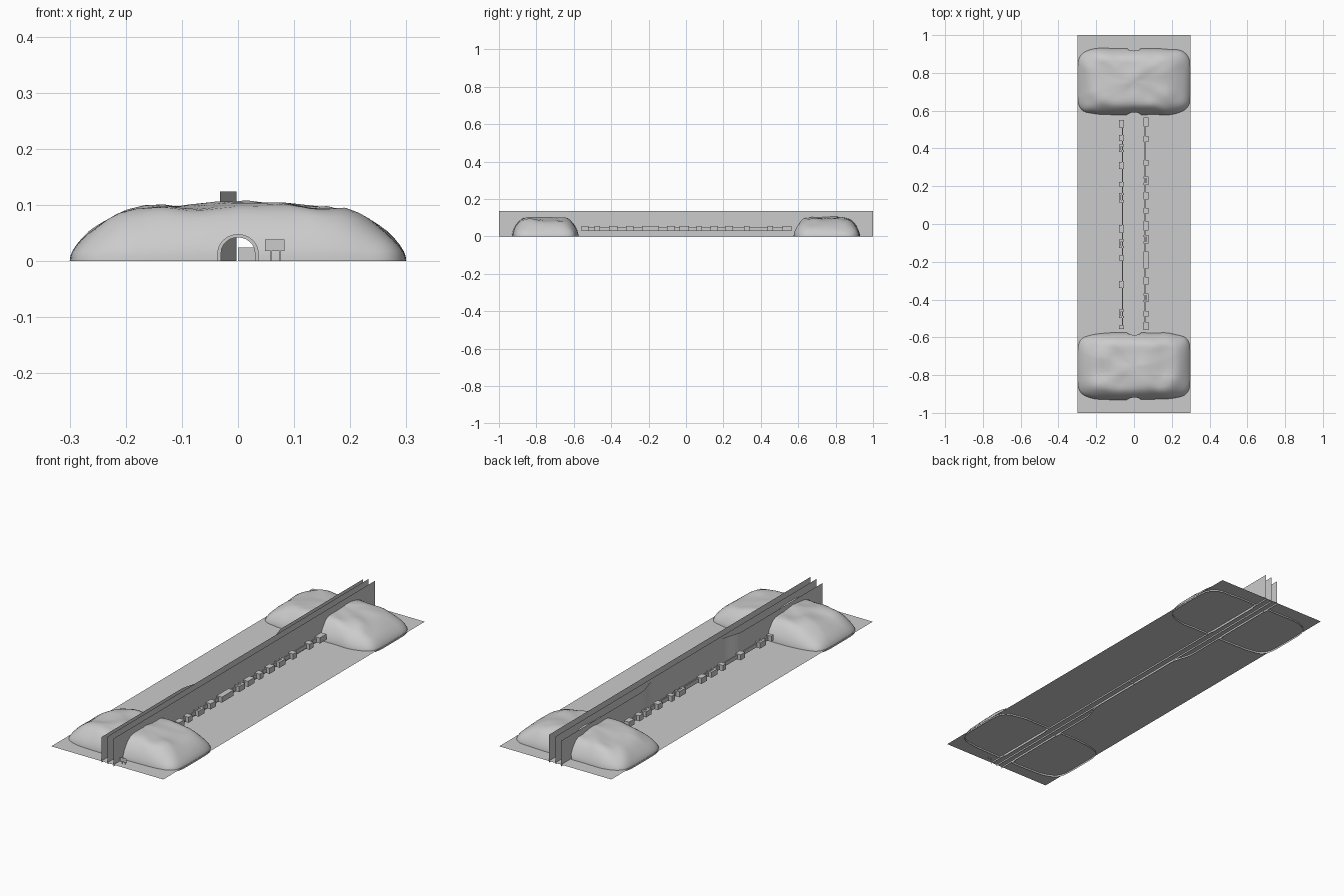
import bpy, bmesh, math
from mathutils import Vector, noise

if "Cube" in bpy.data.objects:
    bpy.data.objects.remove(bpy.data.objects["Cube"])


def make(name, verts, faces):
    me = bpy.data.meshes.new(name)
    me.from_pydata(verts, [], faces)
    ob = bpy.data.objects.new(name, me)
    bpy.context.collection.objects.link(ob)
    return ob


def boxes(name, bounds):
    verts, faces = [], []
    for x0, x1, y0, y1, z0, z1 in bounds:
        b = len(verts)
        verts += [(x, y, z) for z in (z0, z1) for x, y in
                  ((x0, y0), (x1, y0), (x1, y1), (x0, y1))]
        faces += [[b + i for i in f] for f in
                  ((3, 2, 1, 0), (4, 5, 6, 7), (0, 1, 5, 4),
                   (1, 2, 6, 5), (2, 3, 7, 6), (3, 0, 4, 7))]
    return make(name, verts, faces)


def sheet(name, path, z0, z1):
    # vertical single-sided sheet following a plan path
    n = len(path)
    verts = [(x, y, z) for z in (z0, z1) for x, y in path]
    return make(name, verts, [(i, i + 1, n + i + 1, n + i) for i in range(n - 1)])


# ground
G = 0.008
make("ground", [(-.3, -1, G), (.3, -1, G), (.3, 1, G), (-.3, 1, G)], [(0, 1, 2, 3)])

# long dividing walls
sheet("centre_wall", [(0, -1), (0, 1)], 0, .135)
sheet("right_wall", [(.034, -1), (.034, 1)], 0, .135)

# left wall eases inwards along the middle stretch
bend = []
for i in range(9):
    t = i / 8
    s = t * t * (3 - 2 * t)
    bend.append((-.032 + .029 * s, -.39 + .13 * t))
path = [(-.032, -1)] + bend + [(x, -y) for x, y in reversed(bend)] + [(-.032, 1)]
sheet("left_wall", path, 0, .124)

# low cross panel seen through the tunnel
sheet("cross_panel", [(.03, 0), (0, 0)], 0, .024)


# hills with arched tunnels
PROFILE = [(1, 0), (.996, .01), (.985, .02), (.96, .032), (.93, .043), (.89, .055),
           (.84, .066), (.79, .076), (.73, .084), (.66, .09), (.56, .093),
           (.45, .095), (.3, .096), (.15, .097)]


def arch(half, top, y0, y1):
    pts = [(half, -.02)] + [(half * math.cos(a), top - half * .9 * (1 - math.sin(a)))
                            for a in (math.pi * i / 12 for i in range(13))] + [(-half, -.02)]
    n = len(pts)
    verts = [(x, y, z) for y in (y0, y1) for x, z in pts]
    faces = [list(range(n)), list(range(2 * n - 1, n - 1, -1))]
    faces += [(i, i + n, (i + 1) % n + n, (i + 1) % n) for i in range(n)]
    return verts, faces


def fix_normals(ob):
    bm = bmesh.new()
    bm.from_mesh(ob.data)
    bmesh.ops.recalc_face_normals(bm, faces=bm.faces[:])
    bm.to_mesh(ob.data)
    bm.free()


def hill(name, side):
    N = 72
    verts, faces = [], []
    for r, z in PROFILE:
        e = 2 + 3.5 * r
        for i in range(N):
            a = 2 * math.pi * i / N
            c, s = math.cos(a), math.sin(a)
            x = .3 * r * math.copysign(abs(c) ** (2 / e), c)
            y = .177 * r * math.copysign(abs(s) ** (2 / e), s)
            bump = noise.noise(Vector((x * 13, y * 13 * side, 2.3 + side)))
            # ends fall away more gently than the tunnel faces
            h = z * (1.06 - .2 * (x / .3) ** 2 + .12 * bump)
            y *= 1 + .04 * noise.noise(Vector((x * 14, y * 4, side)))
            verts.append((x, side * (.753 + y), h))
    for k in range(len(PROFILE) - 1):
        for i in range(N):
            j = (i + 1) % N
            faces.append((k * N + i, k * N + j, (k + 1) * N + j, (k + 1) * N + i))
    last = (len(PROFILE) - 1) * N
    verts.append((0, side * .753, .103))
    faces += [(last + i, last + (i + 1) % N, len(verts) - 1) for i in range(N)]
    faces.append(list(range(N)))
    ob = make(name, verts, faces)
    fix_normals(ob)

    # bore the tunnel and its recessed portals
    cuts = [(.03, .042, .4, 1.1), (.036, .047, .4, .605), (.036, .047, .905, 1.1)]
    for half, top, y0, y1 in cuts:
        cutter = make("tunnel_cutter", *arch(half, top, side * y0, side * y1))
        cutter.hide_render = True
        fix_normals(cutter)
        mod = ob.modifiers.new("bore", 'BOOLEAN')
        mod.operation, mod.solver, mod.object = 'DIFFERENCE', 'EXACT', cutter
        bpy.context.view_layer.objects.active = ob
        bpy.ops.object.modifier_apply(modifier=mod.name)
        bpy.data.objects.remove(cutter)

    # leave the underside open
    bm = bmesh.new()
    bm.from_mesh(ob.data)
    under = [f for f in bm.faces if all(abs(v.co.z) < 1e-4 for v in f.verts)]
    bmesh.ops.delete(bm, geom=under, context='FACES')
    bm.to_mesh(ob.data)
    bm.free()
    bpy.ops.object.select_all(action='DESELECT')
    ob.select_set(True)
    bpy.ops.object.shade_smooth_by_angle(angle=math.radians(40))


hill("front_hill", -1)
hill("back_hill", 1)


# trackside rows: (y, length, kind) with b = block, c = horseshoe block
def row(name, x, out, items):
    Z0, Z1 = .028, .055
    parts = [(x - .003, x + .003, -.55, .55, .031, .05)]
    for y, length, kind in items:
        a, b = y - length / 2, y + length / 2
        lo, hi = sorted((x - out * .008, x + out * .02))
        if kind == 'b':
            parts.append((lo, hi, a, b, Z0, Z1))
        else:
            t = .011
            parts += [(lo, hi, a, a + t, Z0, Z1), (lo, hi, b - t, b, Z0, Z1)]
            back = sorted((x + out * .009, x + out * .02))
            parts.append((back[0], back[1], a + t, b - t, Z0, Z1))
    boxes(name, parts)


row("left_row", -.06, -1,
    [(.53, .04, 'b'), (.455, .03, 'b'), (.4, .04, 'c'), (.31, .035, 'b'), (.21, .025, 'b'),
     (.14, .05, 'c'), (-.025, .04, 'b'), (-.105, .045, 'c'), (-.18, .025, 'b'),
     (-.32, .035, 'b'), (-.475, .045, 'c'), (-.547, .018, 'b')])
row("right_row", .058, 1,
    [(.54, .05, 'b'), (.45, .03, 'b'), (.325, .03, 'b'), (.23, .045, 'c'), (.15, .04, 'b'),
     (.07, .03, 'b'), (-.01, .05, 'b'), (-.08, .045, 'c'), (-.19, .09, 'b'),
     (-.3, .04, 'b'), (-.39, .045, 'c'), (-.475, .03, 'b'), (-.54, .04, 'b')])

# small board on two posts in front of the tunnel
sheet("board", [(.048, -.97), (.083, -.97)], .018, .038)
for i, x in enumerate((.059, .075)):
    sheet(f"board_post_{i + 1}", [(x - .001, -.97), (x + .001, -.97)], 0, .018)
